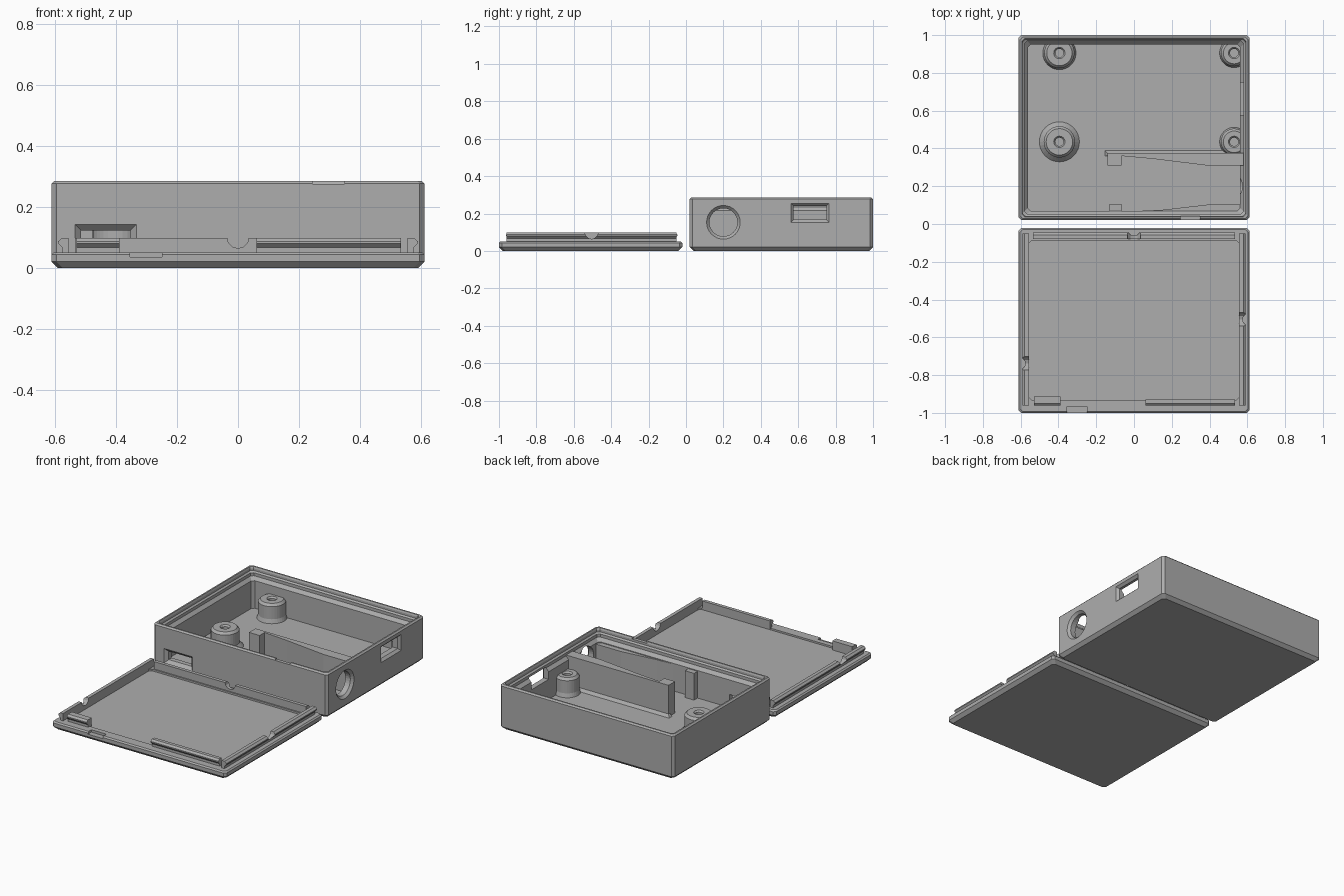
import bpy, bmesh, math
from mathutils import Vector

if "Cube" in bpy.data.objects:
    bpy.data.objects.remove(bpy.data.objects["Cube"])

grey = bpy.data.materials.new("plain_grey")
grey.diffuse_color = (0.42, 0.42, 0.42, 1)
grey.use_nodes = True
grey.node_tree.nodes["Principled BSDF"].inputs["Base Color"].default_value = grey.diffuse_color
HX, HY, CY, FLOOR = 0.612, 0.49, 0.51, 0.04


def loft(name, rings):
    """Closed solid skinned through rings of equal point count."""
    bm = bmesh.new()
    loops = [[bm.verts.new(p) for p in r] for r in rings]
    n = len(loops[0])
    for a, b in zip(loops, loops[1:]):
        for i in range(n):
            j = (i + 1) % n
            bm.faces.new((a[i], a[j], b[j], b[i]))
    bm.faces.new(loops[0][::-1])
    bm.faces.new(loops[-1])
    bmesh.ops.recalc_face_normals(bm, faces=bm.faces[:])
    me = bpy.data.meshes.new(name)
    bm.to_mesh(me)
    bm.free()
    me.materials.append(grey)
    ob = bpy.data.objects.new(name, me)
    bpy.context.collection.objects.link(ob)
    return ob


def rect(cy, inset, z, c=0.015, iny=None):
    """Rectangle outline with clipped corners."""
    x, y = HX - inset, HY - (inset if iny is None else iny)
    pts = [(x, y - c), (x - c, y), (c - x, y), (-x, y - c),
           (-x, c - y), (c - x, -y), (x - c, -y), (x, c - y)]
    return [(px, py + cy, z) for px, py in pts]


def circle(r, n=32):
    return [(r * math.cos(2 * math.pi * i / n), r * math.sin(2 * math.pi * i / n)) for i in range(n)]


def prism(name, pts, z0, z1):
    return loft(name, [[(x, y, z) for x, y in pts] for z in (z0, z1)])


def block(name, x0, x1, y0, y1, z0, z1):
    return prism(name, [(x0, y0), (x1, y0), (x1, y1), (x0, y1)], z0, z1)


def cut(ob, cutters):
    for c in cutters:
        m = ob.modifiers.new("cut", 'BOOLEAN')
        m.operation, m.object, m.solver = 'DIFFERENCE', c, 'EXACT'
    bpy.context.view_layer.update()
    ev = ob.evaluated_get(bpy.context.evaluated_depsgraph_get())
    me = bpy.data.meshes.new_from_object(ev)
    ob.modifiers.clear()
    ob.data = me
    for c in cutters:
        bpy.data.objects.remove(c)


def box_pts(x0, x1, z0, z1, g):
    return [(x0 - g, z0 - g), (x1 + g, z0 - g), (x1 + g, z1 + g), (x0 - g, z1 + g)]


# Case tray: outer skin, stepped rim, inner walls and floor in one loft
tray = loft("case_tray", [
    rect(CY, 0.02, 0), rect(CY, 0, 0.02), rect(CY, 0, 0.277), rect(CY, 0.009, 0.286),
    rect(CY, 0.018, 0.286), rect(CY, 0.022, 0.275), rect(CY, 0.022, 0.262),
    rect(CY, 0.032, 0.254), rect(CY, 0.032, 0.235), rect(CY, 0.05, 0.215),
    rect(CY, 0.05, FLOOR)])

# Bevelled openings: front slot, right slot, right round hole, pry notch
XO, YO = HX + 0.01, 0.01
front_slot = loft("cutter", [[(x, y, z) for x, z in box_pts(-0.515, -0.354, 0.07, 0.123, g)]
                             for y, g in ((YO, 0.03), (0.04, 0), (0.12, 0))])
right_slot = loft("cutter", [[(x, y, z) for y, z in box_pts(0.576, 0.75, 0.167, 0.24, g)]
                             for x, g in ((XO, 0.024), (HX - 0.015, 0), (0.5, 0))])
round_hole = loft("cutter", [[(x, 0.2 + u, 0.153 + v) for u, v in circle(r)]
                             for x, r in ((XO, 0.1), (HX - 0.015, 0.075), (0.5, 0.075))])
pry = block("cutter", 0.245, 0.35, 0, 0.055, 0.276, 0.4)
cut(tray, [front_slot, right_slot, round_hole, pry])


# Screw posts with flared foot, bevelled top and blind hole
def post(x, y, r, foot):
    prof = [(foot, FLOOR - 0.005), (foot, FLOOR), (r, 0.065), (r, 0.145), (r - 0.013, 0.16),
            (0.03, 0.16), (0.022, 0.15), (0.022, 0.06)]
    return loft("screw_post", [[(x + u, y + v, z) for u, v in circle(q)] for q, z in prof])


for x, y, r, foot in ((-0.395, 0.435, 0.083, 0.106), (-0.395, 0.905, 0.08, 0.088),
                      (0.53, 0.435, 0.07, 0.077), (0.53, 0.905, 0.07, 0.077)):
    post(x, y, r, foot)

# Holder fences with hooked ends and tapered cheeks
prism("holder_fence_back", [(-0.14, 0.375), (0.58, 0.375), (0.58, 0.31), (0.385, 0.31),
                            (0.1, 0.345), (-0.065, 0.36), (-0.065, 0.31), (-0.14, 0.31)],
      FLOOR - 0.005, 0.24)
prism("holder_fence_front", [(0.58, 0.06), (0.58, 0.102), (0.385, 0.102), (0.15, 0.075),
                             (-0.065, 0.065), (-0.065, 0.06)], FLOOR - 0.005, 0.21)
block("holder_hook_front", -0.13, -0.065, 0.06, 0.105, FLOOR - 0.005, 0.21)
loft("fence_foot", [[(x, y, z) for x, y in ((-0.14 - g, 0.36), (0.57, 0.36), (0.57, 0.375 + g), (-0.14 - g, 0.375 + g))]
                    for z, g in ((FLOOR - 0.003, 0.016), (FLOOR + 0.018, 0))])

# Lid: bevelled plate with a shallow recess
lid = loft("lid", [
    rect(-CY, 0.02, 0), rect(-CY, 0, 0.02), rect(-CY, 0, 0.043), rect(-CY, 0.008, 0.051),
    rect(-CY, 0.055, 0.051, iny=0.068), rect(-CY, 0.055, FLOOR, iny=0.068)])
cut(lid, [block("cutter", -0.355, -0.25, -1.1, -0.965, 0.036, 0.2)])

# Snap rails: ridge profile (outward offset, height) run along each edge
RIDGE = [(0, 0.045), (0.02, 0.045), (0.02, 0.066), (0.034, 0.08), (0.034, 0.087), (0.022, 0.098), (0, 0.098)]


def rail(name, place, a, b, notch=None):
    ob = loft(name, [[place(t, u, z) for u, z in RIDGE] for t in (a, b)])
    if notch is not None:
        # Half-round notch through the rail
        c = loft("cutter", [[place(notch + p, u, 0.1 + q) for p, q in circle(0.036, 12)]
                            for u in (-0.05, 0.08)])
        cut(ob, [c])


rail("rail_left", lambda t, u, z: (-0.557 - u, t, z), -0.96, -0.05, -0.738)
rail("rail_right", lambda t, u, z: (0.557 + u, t, z), -0.96, -0.05, -0.505)
rail("rail_back", lambda t, u, z: (t, -0.08 + u, z), -0.535, 0.535, 0.0)
front = lambda t, u, z: (t, -0.928 - u, z)
rail("rail_front_long", front, 0.06, 0.535)
rail("rail_front_short", front, -0.53, -0.39)
block("rail_front_pad", -0.53, -0.39, -0.935, -0.912, FLOOR - 0.002, 0.098)
